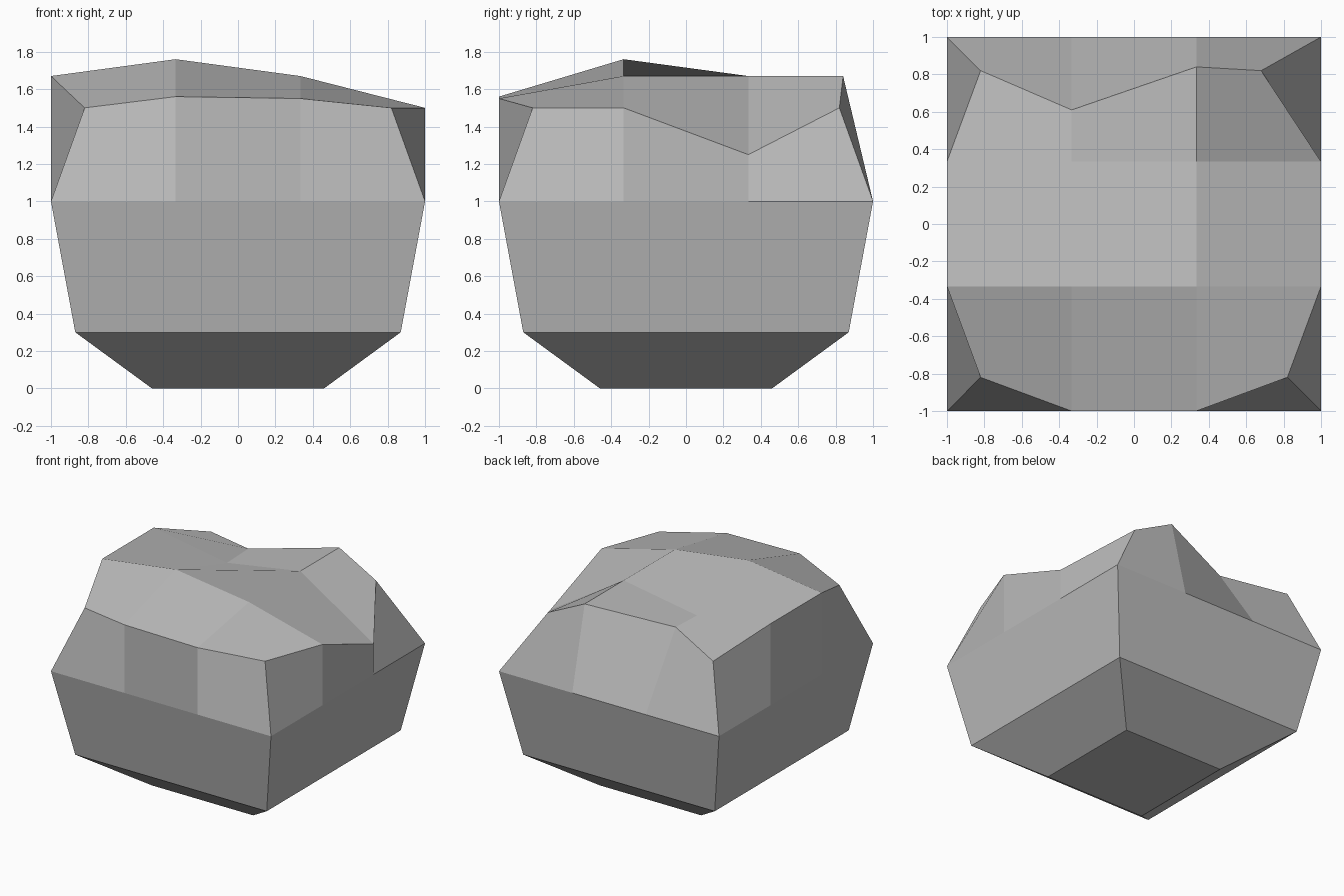
import bpy
import bmesh

cube = bpy.data.objects.get("Cube")
if cube:
    bpy.data.objects.remove(cube, do_unlink=True)

# Plain stone colour
stone = bpy.data.materials.new("stone_grey")
stone.use_nodes = True
colour = (0.5, 0.5, 0.5, 1.0)
stone.diffuse_color = colour
stone.node_tree.nodes["Principled BSDF"].inputs["Base Color"].default_value = colour

bm = bmesh.new()
T = 1 / 3
STEPS = (-1, -T, T, 1)

# Uneven crown: 4 x 4 grid of points, rows from front to back
crown_rows = (
    ((-0.82, -0.82, 1.5), (-T, -1, 1.56), (T, -1, 1.55), (0.82, -0.82, 1.5)),
    ((-1, -T, 1.67), (-T, -T, 1.76), (T, -T, 1.67), (1, -T, 1.5)),
    ((-1, T, 1.67), (-T, T, 1.56), (T, T, 1.67), (1, T, 1.25)),
    ((-0.82, 0.82, 1.5), (-T, 0.61, 1.57), (T, 0.84, 1.67), (0.68, 0.82, 1.5)),
)
crown = [[bm.verts.new(p) for p in row] for row in crown_rows]
for j in range(3):
    for i in range(3):
        bm.faces.new((crown[j][i], crown[j][i + 1],
                      crown[j + 1][i + 1], crown[j + 1][i]))

# Grid cells round the rim, counter-clockwise from the front corner
rim = ([(i, 0) for i in range(3)] + [(3, j) for j in range(3)]
       + [(i, 3) for i in (3, 2, 1)] + [(0, j) for j in (3, 2, 1)])


def square_ring(half, z):
    return [bm.verts.new((half * STEPS[i], half * STEPS[j], z)) for i, j in rim]


def bridge(lower, upper):
    for k in range(len(rim)):
        n = (k + 1) % len(rim)
        bm.faces.new((lower[k], lower[n], upper[n], upper[k]))


# Tapered body below the crown
rings = [square_ring(0.46, 0), square_ring(0.87, 0.3), square_ring(1, 1)]
rings.append([crown[j][i] for i, j in rim])
for lower, upper in zip(rings, rings[1:]):
    bridge(lower, upper)
bm.faces.new(reversed(rings[0]))
bmesh.ops.recalc_face_normals(bm, faces=bm.faces)

mesh = bpy.data.meshes.new("rock")
bm.to_mesh(mesh)
bm.free()
mesh.materials.append(stone)
rock = bpy.data.objects.new("rock", mesh)
bpy.context.collection.objects.link(rock)
